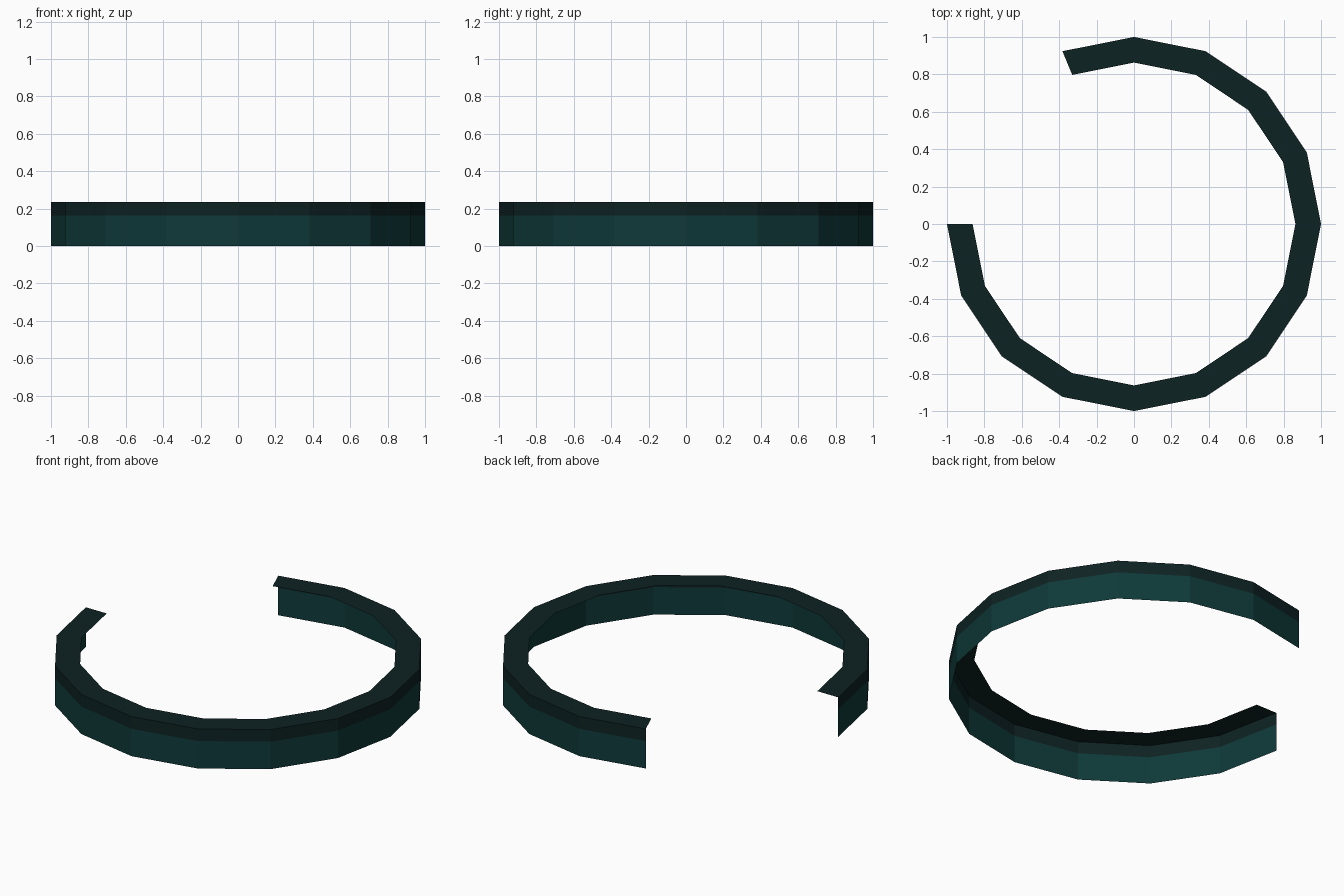
import bpy, bmesh, math

if "Cube" in bpy.data.objects:
    bpy.data.objects.remove(bpy.data.objects["Cube"])

SIDES, SEGS = 16, 13            # 16-sided ring with three segments missing
R_OUT, R_IN, Z_BAND, Z_TOP = 1.0, 0.863, 0.163, 0.235


def material(name, rgb):
    m = bpy.data.materials.new(name)
    m.diffuse_color = (*rgb, 1)
    m.use_nodes = True
    m.node_tree.nodes["Principled BSDF"].inputs["Base Color"].default_value = m.diffuse_color
    return m


teal = material("teal", (0.0048, 0.041, 0.041))
dark_teal = material("dark teal", (0.0042, 0.0160, 0.0165))


def arc_strip(name, profile, mats, rule):
    """Sweep a (radius, z) profile round the open ring; rule picks a material by profile step."""
    bm = bmesh.new()
    rows = []
    for i in range(SEGS + 1):
        a = math.pi + 2 * math.pi * i / SIDES
        rows.append([bm.verts.new((r * math.cos(a), r * math.sin(a), z)) for r, z in profile])
    for p, q in zip(rows, rows[1:]):
        for j in range(len(profile) - 1):
            f = bm.faces.new((p[j], q[j], q[j + 1], p[j + 1]))
            f.material_index = rule(j)
    me = bpy.data.meshes.new(name)
    bm.to_mesh(me)
    bm.free()
    for m in mats:
        me.materials.append(m)
    ob = bpy.data.objects.new(name, me)
    bpy.context.collection.objects.link(ob)


# Upright outer wall with a darker band along its top
arc_strip("outer_wall", [(R_OUT, 0), (R_OUT, Z_BAND), (R_OUT, Z_TOP)], [teal, dark_teal], lambda j: j)
# Flat rim pointing inwards
arc_strip("top_rim", [(R_OUT, Z_TOP), (R_IN, Z_TOP)], [dark_teal], lambda j: 0)
